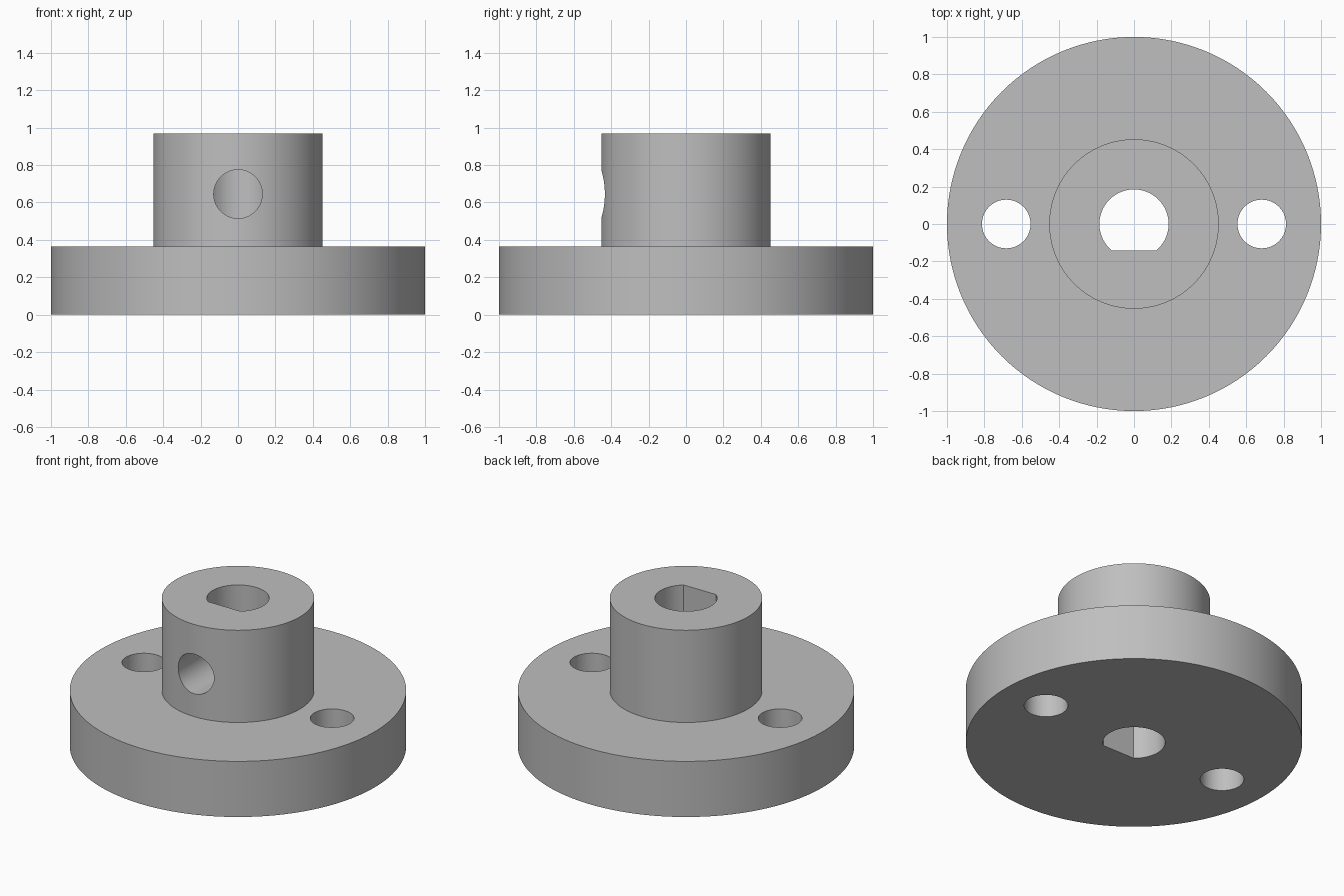
import bpy, bmesh
from math import pi, sin, cos, asin
from mathutils import Matrix, Vector

if "Cube" in bpy.data.objects:
    bpy.data.objects.remove(bpy.data.objects["Cube"], do_unlink=True)

SEGMENTS = 128
FLANGE_R, FLANGE_TOP = 1.0, 0.365
HUB_R, HUB_TOP = 0.453, 0.97
BORE_R, BORE_FLAT_Y = 0.185, -0.143
HOLE_R, BOLT_X, SCREW_Z = 0.13, 0.683, 0.645

grey = bpy.data.materials.new("plain grey")
grey.use_nodes = True
colour = (0.52, 0.52, 0.52, 1)
grey.diffuse_color = colour
grey.node_tree.nodes["Principled BSDF"].inputs["Base Color"].default_value = colour


def make_object(name, bm):
    bmesh.ops.recalc_face_normals(bm, faces=bm.faces)
    mesh = bpy.data.meshes.new(name)
    bm.to_mesh(mesh)
    bm.free()
    mesh.materials.append(grey)
    obj = bpy.data.objects.new(name, mesh)
    bpy.context.collection.objects.link(obj)
    return obj


def prism(name, outline, height, matrix):
    """Extrude a flat outline upward, then place it."""
    bm = bmesh.new()
    base = bm.faces.new([bm.verts.new((x, y, 0)) for x, y in outline])
    top = bmesh.ops.extrude_face_region(bm, geom=[base], use_keep_orig=True)["geom"]
    moved = [v for v in top if isinstance(v, bmesh.types.BMVert)]
    bmesh.ops.translate(bm, verts=moved, vec=(0, 0, height))
    bm.transform(matrix)
    return make_object(name, bm)


def arc(radius, start, end, count):
    step = (end - start) / count
    return [(radius * cos(start + i * step), radius * sin(start + i * step))
            for i in range(count + 1)]


# Flange and hub turned as one stepped body
bm = bmesh.new()
profile = [(0, 0), (FLANGE_R, 0), (FLANGE_R, FLANGE_TOP), (HUB_R, FLANGE_TOP),
           (HUB_R, HUB_TOP), (0, HUB_TOP)]
verts = [bm.verts.new((r, 0, z)) for r, z in profile]
edges = [bm.edges.new(pair) for pair in zip(verts, verts[1:])]
bmesh.ops.spin(bm, geom=verts + edges, cent=(0, 0, 0), axis=(0, 0, 1),
               angle=2 * pi, steps=SEGMENTS)
bmesh.ops.remove_doubles(bm, verts=bm.verts, dist=0.0001)
body = make_object("flanged_hub", bm)

# Cutters: D-shaped shaft bore, two bolt holes, front set screw hole
circle = arc(HOLE_R, 0, 2 * pi, 64)[:-1]
flat_angle = asin(BORE_FLAT_Y / BORE_R)
below = Matrix.Translation((0, 0, -0.2))
cutters = [prism("shaft_bore_cutter", arc(BORE_R, flat_angle, pi - flat_angle, 64),
                 1.5, below)]
for side, x in (("left", BOLT_X), ("right", -BOLT_X)):
    cutters.append(prism(side + "_bolt_hole_cutter", circle, 1.0,
                         Matrix.Translation((x, 0, -0.2))))
to_front = Matrix.Translation((0, 0, SCREW_Z)) @ Matrix.Rotation(pi / 2, 4, "X")
cutters.append(prism("set_screw_hole_cutter", circle, 0.7, to_front))

bpy.ops.object.select_all(action="DESELECT")
bpy.context.view_layer.objects.active = body
body.select_set(True)
for cutter in cutters:
    cutter.hide_render = True
    mod = body.modifiers.new(cutter.name, "BOOLEAN")
    mod.operation = "DIFFERENCE"
    mod.solver = "EXACT"
    mod.object = cutter
    bpy.ops.object.modifier_apply(modifier=mod.name)
    bpy.data.objects.remove(cutter, do_unlink=True)

bpy.ops.object.shade_smooth_by_angle(angle=pi / 6)
